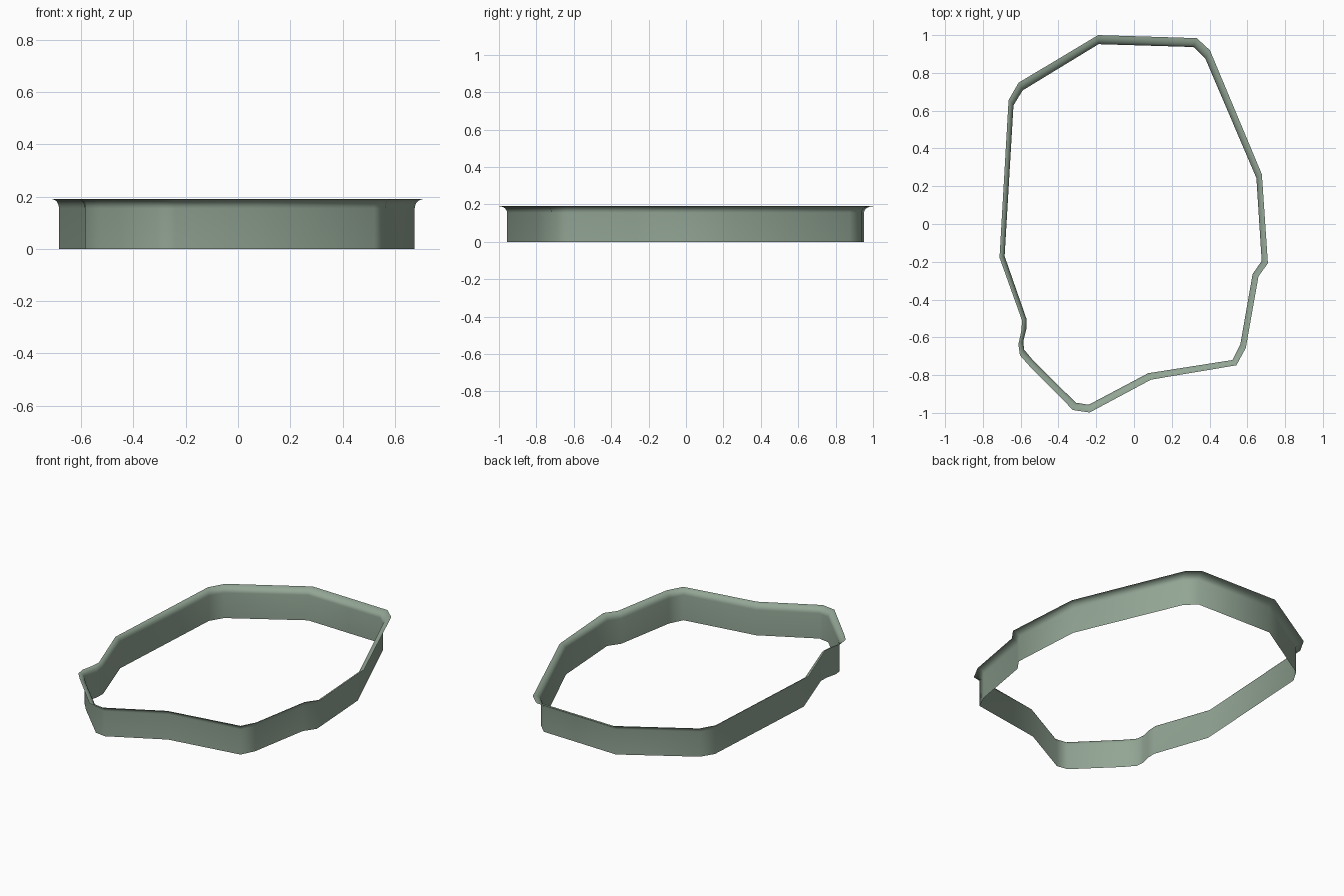
import bpy, bmesh, math

HEIGHT = 0.19
FLARE_START = 0.155
STEPS = 6

# Plan outline: (wall x, wall y, rim x, rim y), clockwise from the back
OUTLINE = [
    (-0.188, 0.952, -0.19, 1.0), (0.315, 0.937, 0.332, 0.984),
    (0.378, 0.875, 0.402, 0.92), (0.648, 0.243, 0.677, 0.263),
    (0.676, -0.196, 0.709, -0.208), (0.628, -0.265, 0.659, -0.277),
    (0.563, -0.637, 0.592, -0.656), (0.522, -0.72, 0.542, -0.748),
    (0.075, -0.790, 0.09, -0.824), (-0.24, -0.957, -0.235, -0.998),
    (-0.308, -0.946, -0.323, -0.985), (-0.530, -0.727, -0.555, -0.75),
    (-0.582, -0.665, -0.604, -0.695), (-0.586, -0.62, -0.612, -0.637),
    (-0.570, -0.558, -0.597, -0.568), (-0.569, -0.503, -0.592, -0.513),
    (-0.685, -0.17, -0.712, -0.178), (-0.638, 0.628, -0.664, 0.656),
    (-0.59, 0.707, -0.611, 0.748),
]

mat = bpy.data.materials.new("sage_green")
mat.diffuse_color = (0.29, 0.38, 0.30, 1)

# Section: straight wall, then a quarter curve flaring out to the rim
section = [(0.0, 0.0)]
for k in range(STEPS + 1):
    a = math.pi / 2 * k / STEPS
    section.append((1 - math.cos(a),
                    FLARE_START + (HEIGHT - FLARE_START) * math.sin(a)))

bm = bmesh.new()
rings = [[bm.verts.new((wx + (rx - wx) * t, wy + (ry - wy) * t, z))
          for wx, wy, rx, ry in OUTLINE] for t, z in section]
n = len(OUTLINE)
for low, up in zip(rings, rings[1:]):
    for i in range(n):
        j = (i + 1) % n
        face = bm.faces.new((low[j], low[i], up[i], up[j]))
        face.smooth = True

mesh = bpy.data.meshes.new("flared_rim_wall")
bm.to_mesh(mesh)
bm.free()
mesh.materials.append(mat)
ring = bpy.data.objects.new("flared_rim_wall", mesh)
bpy.context.collection.objects.link(ring)
